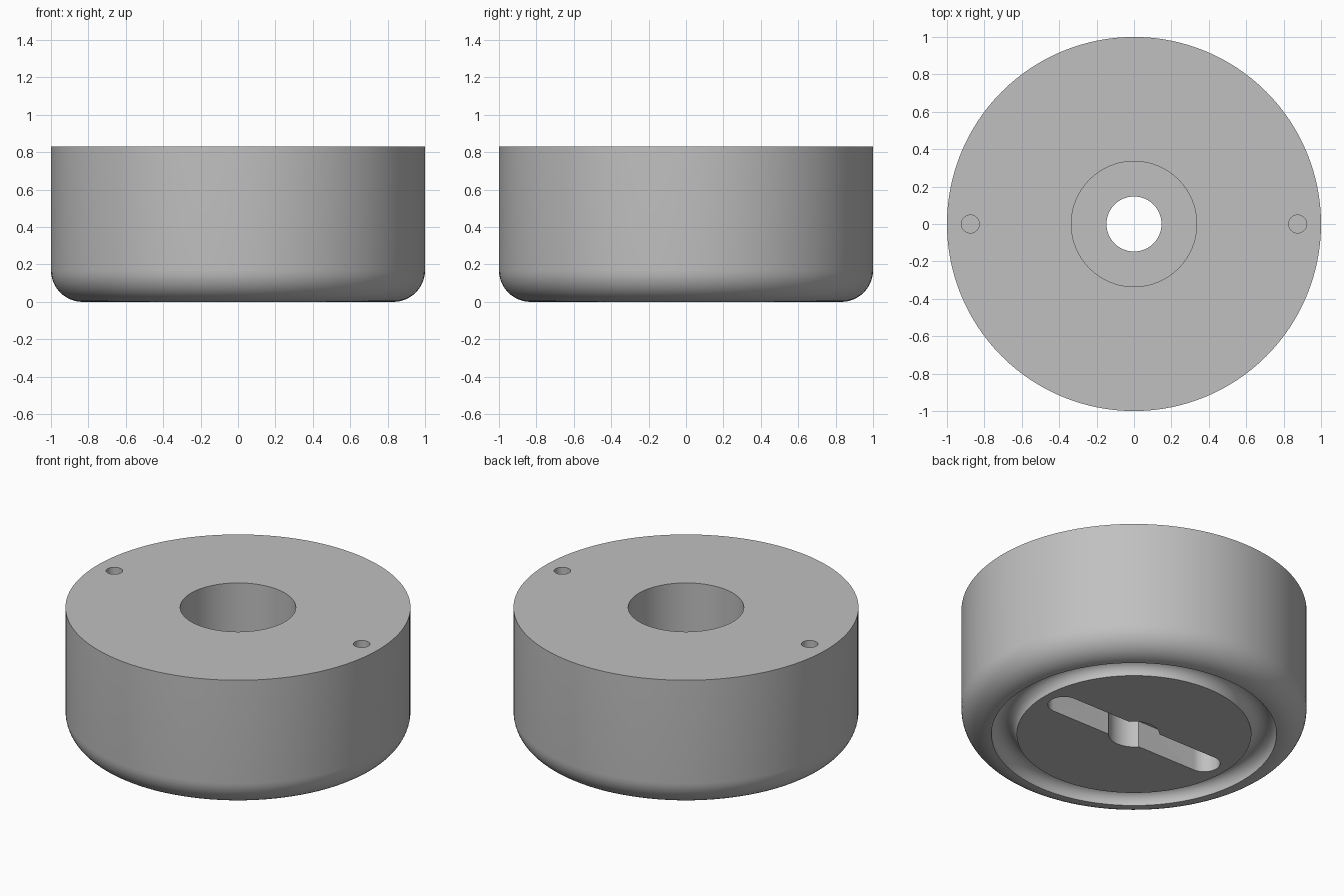
import bpy
import bmesh
from math import sin, cos, pi, radians
from mathutils import Matrix, Vector

cube = bpy.data.objects.get("Cube")
if cube:
    bpy.data.objects.remove(cube)

HEIGHT = 0.83
SEGMENTS = 128

grey = bpy.data.materials.new("plain grey")
grey.use_nodes = True
colour = (0.53, 0.53, 0.53, 1)
grey.diffuse_color = colour
grey.node_tree.nodes["Principled BSDF"].inputs["Base Color"].default_value = colour


def arc(r, z, radius, start, end, steps):
    """Profile points on an arc, angles in degrees."""
    angles = [radians(start + (end - start) * i / steps) for i in range(steps + 1)]
    return [(r + radius * cos(a), z + radius * sin(a)) for a in angles]


def make_object(name, bm):
    bmesh.ops.recalc_face_normals(bm, faces=bm.faces)
    mesh = bpy.data.meshes.new(name)
    bm.to_mesh(mesh)
    bm.free()
    mesh.materials.append(grey)
    obj = bpy.data.objects.new(name, mesh)
    bpy.context.collection.objects.link(obj)
    return obj


def lathe(name, profile):
    """Revolve a closed profile around the vertical axis."""
    bm = bmesh.new()
    verts = [bm.verts.new((r, 0, z)) for r, z in profile]
    edges = [bm.edges.new((verts[i - 1], verts[i])) for i in range(len(verts))]
    bmesh.ops.spin(bm, geom=verts + edges, cent=(0, 0, 0), axis=(0, 0, 1),
                   angle=2 * pi, steps=SEGMENTS, use_merge=True)
    bmesh.ops.remove_doubles(bm, verts=bm.verts, dist=0.0001)
    return make_object(name, bm)


def capsule_prism(name, x1, x2, radius, z1, z2, steps=24):
    """Upright prism with round ends; a cylinder when x1 equals x2."""
    bm = bmesh.new()
    outline = [(x2 + radius * sin(a), radius * cos(a))
               for a in (pi * i / steps for i in range(steps + 1))]
    outline += [(x1 - radius * sin(a), -radius * cos(a))
                for a in (pi * i / steps for i in range(steps + 1))]
    if x1 == x2:
        del outline[-1], outline[steps + 1]
    face = bm.faces.new([bm.verts.new((x, y, z1)) for x, y in outline])
    top = bmesh.ops.extrude_face_region(bm, geom=[face])["geom"]
    bmesh.ops.translate(bm, vec=(0, 0, z2 - z1),
                        verts=[v for v in top if isinstance(v, bmesh.types.BMVert)])
    return make_object(name, bm)


# Round body: through hole, counterbore, rounded lower edge and ring groove
profile = [(0.147, 0), (0.147, 0.33), (0.335, 0.33), (0.335, HEIGHT), (1, HEIGHT)]
profile += arc(0.83, 0.17, 0.17, 0, -90, 12)
profile += arc(0.753, 0, 0.073, 0, 180, 14)
body = lathe("round_body", profile)

# Underside slot and the two small top holes
cutters = [capsule_prism("slot_cutter", -0.53, 0.53, 0.093, -0.1, 0.17)]
for side, x in (("right", -0.875), ("left", 0.875)):
    cutters.append(capsule_prism(side + "_hole_cutter", x, x, 0.048, HEIGHT - 0.2, HEIGHT + 0.1))

bpy.context.view_layer.objects.active = body
body.select_set(True)
for cutter in cutters:
    cutter.hide_render = True
    cut = body.modifiers.new(cutter.name, "BOOLEAN")
    cut.operation = "DIFFERENCE"
    cut.solver = "EXACT"
    cut.object = cutter
    bpy.ops.object.modifier_apply(modifier=cut.name)
    bpy.data.objects.remove(cutter)

bpy.ops.object.shade_smooth_by_angle(angle=radians(30))
